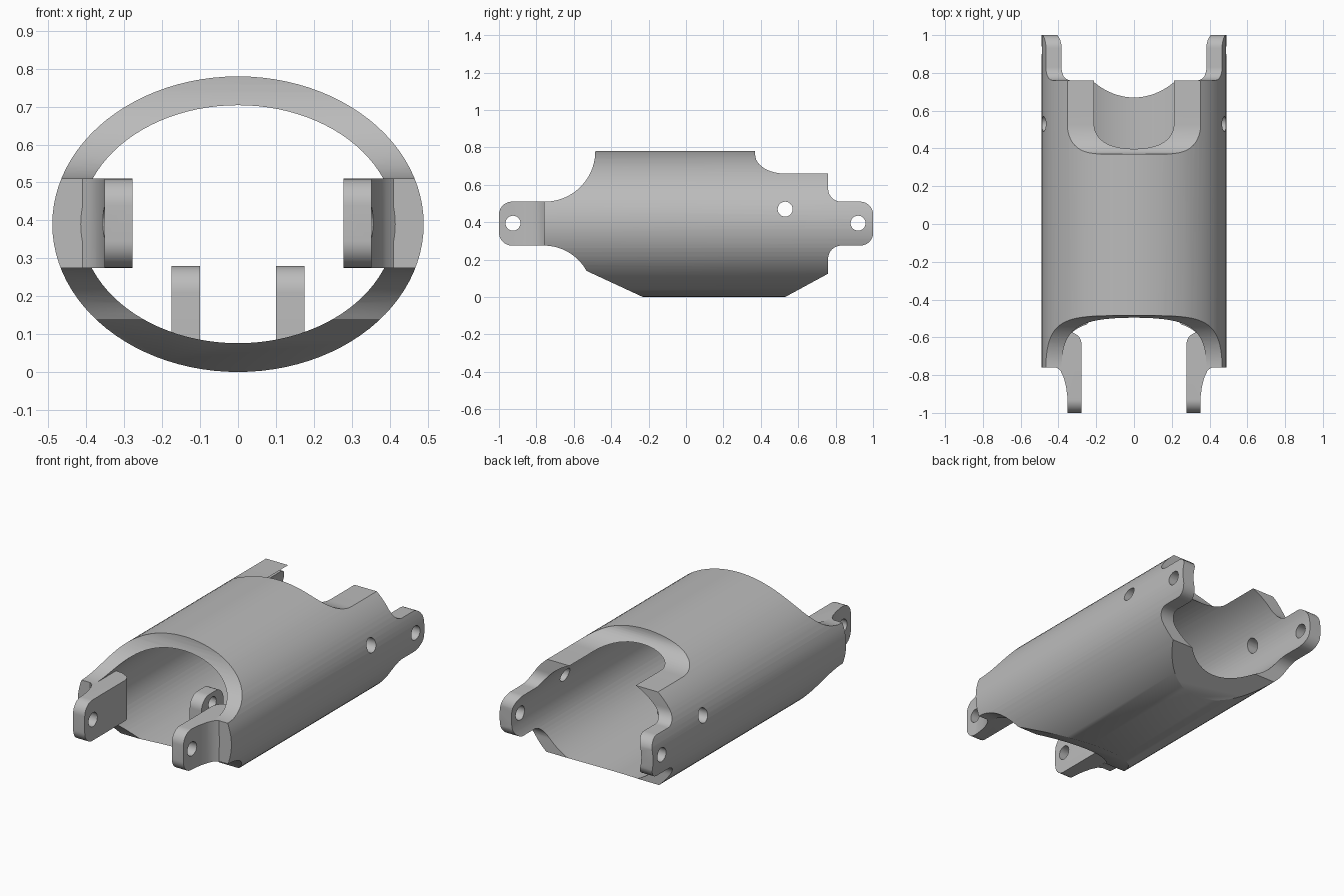
import bpy, bmesh, math

if "Cube" in bpy.data.objects:
    bpy.data.objects.remove(bpy.data.objects["Cube"], do_unlink=True)

grey = bpy.data.materials.new("plain_grey")
grey.use_nodes = True
grey.diffuse_color = (0.5, 0.5, 0.5, 1)
grey.node_tree.nodes["Principled BSDF"].inputs["Base Color"].default_value = (0.5, 0.5, 0.5, 1)


def arc(cu, cv, ru, rv, start, end, n=12):
    angles = [math.radians(start + (end - start) * i / n) for i in range(n + 1)]
    return [(cu + ru * math.cos(a), cv + rv * math.sin(a)) for a in angles]


def prism(name, outline, axis, low, high):
    """Extrude a 2D outline along one axis."""
    def place(u, v, w):
        return {"x": (w, u, v), "y": (u, w, v), "z": (u, v, w)}[axis]
    bm = bmesh.new()
    ends = [[bm.verts.new(place(u, v, w)) for u, v in outline] for w in (low, high)]
    for ring in ends:
        bm.faces.new(ring)
    for i in range(len(outline)):
        j = (i + 1) % len(outline)
        bm.faces.new((ends[0][i], ends[0][j], ends[1][j], ends[1][i]))
    bmesh.ops.recalc_face_normals(bm, faces=bm.faces)
    mesh = bpy.data.meshes.new(name)
    bm.to_mesh(mesh)
    bm.free()
    mesh.materials.append(grey)
    obj = bpy.data.objects.new(name, mesh)
    bpy.context.collection.objects.link(obj)
    return obj


def boolean(obj, cutter, operation):
    """Apply a boolean and discard the cutter."""
    cutter.hide_render = True
    mod = obj.modifiers.new("cut", "BOOLEAN")
    mod.operation, mod.solver, mod.object = operation, "EXACT", cutter
    graph = bpy.context.evaluated_depsgraph_get()
    mesh = bpy.data.meshes.new_from_object(obj.evaluated_get(graph))
    obj.modifiers.clear()
    obj.data = mesh
    bpy.data.objects.remove(cutter, do_unlink=True)


def drill(obj, y, z, r):
    boolean(obj, prism("drill", arc(y, z, r, r, 0, 345, 23), "x", -0.7, 0.7), "DIFFERENCE")


def finish(obj):
    obj.data.shade_smooth()
    obj.data.set_sharp_from_angle(angle=math.radians(30))


MID, LOW, TOP = 0.39, 0.275, 0.51

# Oval tube
shell = prism("tube_shell", arc(0, MID, 0.49, 0.39, 0, 356.25, 95), "y", -0.76, 1)
bore = prism("bore", arc(0, MID, 0.415, 0.314, 0, 356.25, 95), "y", -1.2, 1.2)
boolean(shell, bore, "DIFFERENCE")

# Side silhouette that trims the tube ends and leaves the rear tabs
side = [(-0.8, LOW)]
side += arc(-0.76, 0.015, 0.26, 0.26, 90, 28.7, 16)
side += [(-0.187, -0.02), (0.493, -0.02), (0.76, 0.125)]
side += arc(0.83, 0.205, 0.07, 0.07, 180, 90)
side += arc(0.931, 0.345, 0.07, 0.07, -90, 0)
side += arc(0.931, 0.44, 0.07, 0.07, 0, 90)
side += arc(0.83, 0.58, 0.07, 0.07, 270, 180)
side += [(0.76, 0.66)]
side += arc(0.53, 0.76, 0.16, 0.10, 270, 180)
side += [(0.37, 0.82), (-0.485, 0.82)]
side += arc(-0.755, 0.78, 0.27, 0.27, 0, -90, 20)
side += [(-0.8, TOP)]
boolean(shell, prism("side_trim", side, "x", -0.7, 0.7), "INTERSECT")
drill(shell, 0.53, 0.47, 0.04)
drill(shell, 0.92, 0.395, 0.04)
finish(shell)

# Front brackets: inset plates that curve out to the tube wall
plan = [(0.278, -1), (0.352, -1), (0.353, -0.91), (0.36, -0.86), (0.373, -0.81),
        (0.39, -0.775), (0.415, -0.757), (0.44, -0.757), (0.44, -0.56)]
plan += [(0.345, -0.565)] + arc(0.338, -0.635, 0.06, 0.06, 110, 180, 8)
tab = [(-0.4, LOW), (-0.4, TOP)]
tab += arc(-0.93, 0.44, 0.07, 0.07, 90, 180) + arc(-0.93, 0.345, 0.07, 0.07, 180, 270)

# Inner lugs standing on the tube floor
lug_side = [(-0.19, 0.06), (0.01, 0.06)]
lug_side += arc(-0.06, 0.21, 0.07, 0.07, 0, 90) + arc(-0.12, 0.21, 0.07, 0.07, 90, 180)

for label, sign in (("left", 1), ("right", -1)):
    bracket = prism(label + "_front_bracket", [(sign * x, y) for x, y in plan], "z", LOW, TOP)
    boolean(bracket, prism("tab_trim", tab, "x", -0.7, 0.7), "INTERSECT")
    drill(bracket, -0.925, 0.395, 0.04)
    finish(bracket)

    lug = prism(label + "_inner_lug", lug_side, "x", *sorted((sign * 0.1, sign * 0.175)))
    drill(lug, -0.09, 0.22, 0.035)
    finish(lug)
